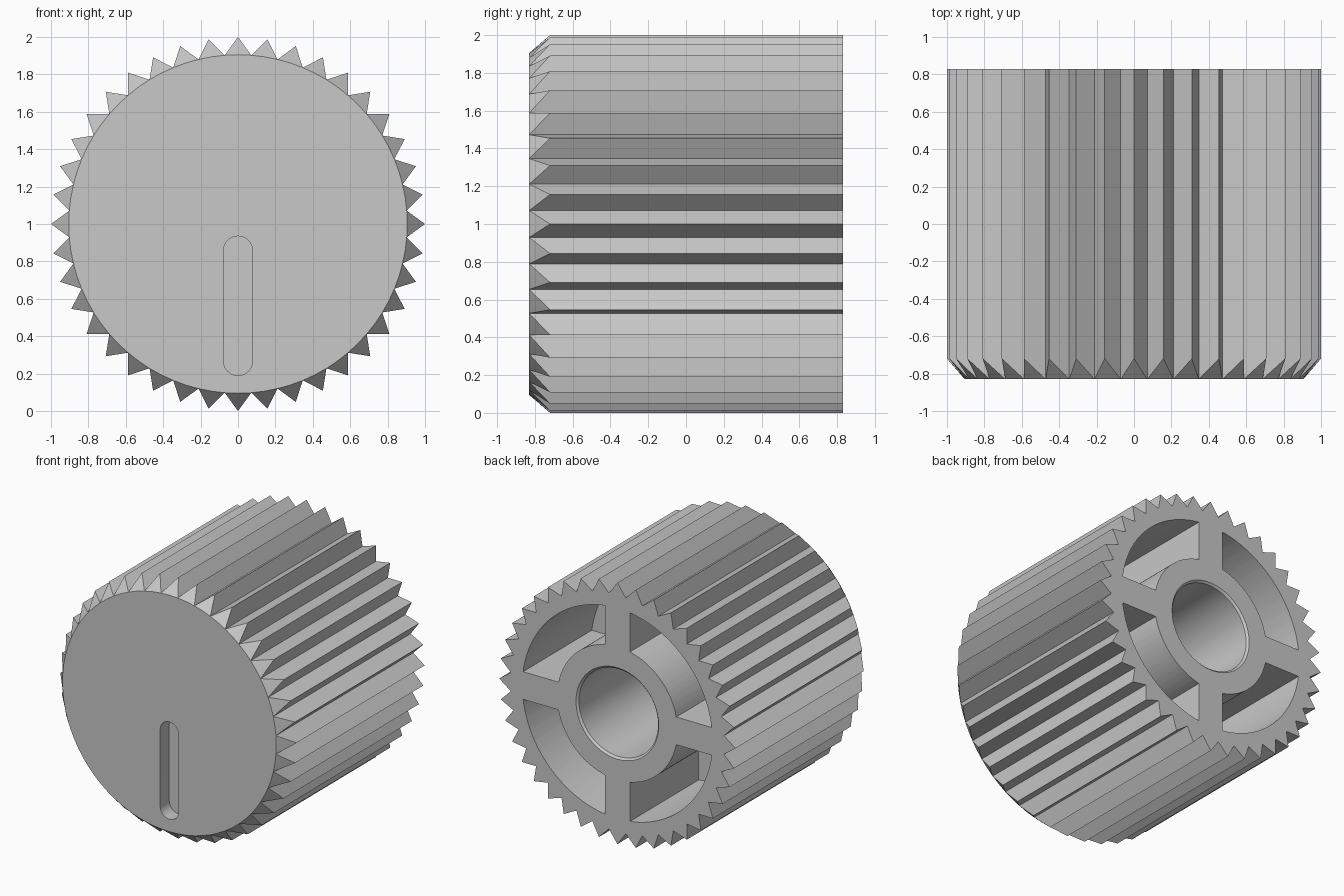
import bpy
import bmesh
from math import sin, cos, pi, asin, sqrt, radians

cube = bpy.data.objects.get("Cube")
if cube:
    bpy.data.objects.remove(cube)

FRONT, BACK = -0.83, 0.83
ROOT, TIP, TEETH = 0.905, 1.0, 40
CENTRE_Z = 1.0

grey = bpy.data.materials.new("plain grey")
grey.use_nodes = True
colour = (0.58, 0.58, 0.58, 1)
grey.diffuse_color = colour
grey.node_tree.nodes["Principled BSDF"].inputs["Base Color"].default_value = colour


def arc(radius, start, end, steps, cx=0, cz=0):
    """Points (x, z) along an arc, both ends included."""
    angles = [start + (end - start) * i / steps for i in range(steps + 1)]
    return [(cx + radius * cos(a), cz + radius * sin(a)) for a in angles]


def loft(name, sections):
    """Closed solid through (profile, y) sections with equal point counts."""
    bm = bmesh.new()
    rings = [[bm.verts.new((x, y, z + CENTRE_Z)) for x, z in prof]
             for prof, y in sections]
    bm.faces.new(rings[0])
    bm.faces.new(rings[-1])
    n = len(rings[0])
    for low, high in zip(rings, rings[1:]):
        for i in range(n):
            j = (i + 1) % n
            a, b, c, d = low[i], low[j], high[j], high[i]
            # diagonals always meet at the odd points (tooth tips)
            if i % 2 == 0:
                bm.faces.new((a, b, c))
                bm.faces.new((a, c, d))
            else:
                bm.faces.new((a, b, d))
                bm.faces.new((b, c, d))
    bmesh.ops.recalc_face_normals(bm, faces=bm.faces)
    mesh = bpy.data.meshes.new(name)
    bm.to_mesh(mesh)
    bm.free()
    mesh.materials.append(grey)
    obj = bpy.data.objects.new(name, mesh)
    bpy.context.collection.objects.link(obj)
    return obj


def star(tip):
    """Ring of alternating tooth roots and tips, with a tip at the top."""
    pts = []
    for i in range(2 * TEETH):
        a = pi / 2 + (i - 1) * pi / TEETH
        r = tip if i % 2 else ROOT
        pts.append((r * cos(a), r * sin(a)))
    return pts


# Toothed body with bevelled tooth ends at the front
knob = loft("knob_body", [(star(ROOT), FRONT), (star(TIP), -0.72), (star(TIP), BACK)])
cutters = []

# Indicator slot in the front face
slot = arc(0.078, 0, pi, 16, 0, -0.143) + arc(0.078, pi, 2 * pi, 16, 0, -0.732)
cutters.append(loft("slot_cutter", [(slot, FRONT - 0.1), (slot, FRONT + 0.11)]))


# Shaft bore with a small chamfer at its mouth
def circle(r):
    return arc(r, 0, 2 * pi, 64)[:-1]


cutters.append(loft("bore_cutter", [(circle(0.335), -0.47), (circle(0.335), BACK - 0.015),
                                    (circle(0.35), BACK), (circle(0.35), BACK + 0.1)]))

# Four pockets between the hub, the spokes and the rim
HUB, RIM, SPOKE = 0.51, 0.805, 0.106
outer, inner = asin(SPOKE / RIM), asin(SPOKE / HUB)
pocket = arc(RIM, outer, pi / 2 - outer, 24) + arc(HUB, pi / 2 - inner, inner, 24)
for k in range(4):
    c, s = cos(k * pi / 2), sin(k * pi / 2)
    turned = [(x * c - z * s, x * s + z * c) for x, z in pocket]
    cutters.append(loft("pocket_cutter", [(turned, 0.0), (turned, BACK + 0.1)]))

# Cut everything out of the body
bpy.ops.object.select_all(action='DESELECT')
bpy.context.view_layer.objects.active = knob
knob.select_set(True)
for cutter in cutters:
    mod = knob.modifiers.new("cut", 'BOOLEAN')
    mod.operation = 'DIFFERENCE'
    mod.solver = 'EXACT'
    mod.object = cutter
    bpy.ops.object.modifier_apply(modifier=mod.name)
    bpy.data.objects.remove(cutter)

bpy.ops.object.shade_smooth_by_angle(angle=radians(25))
